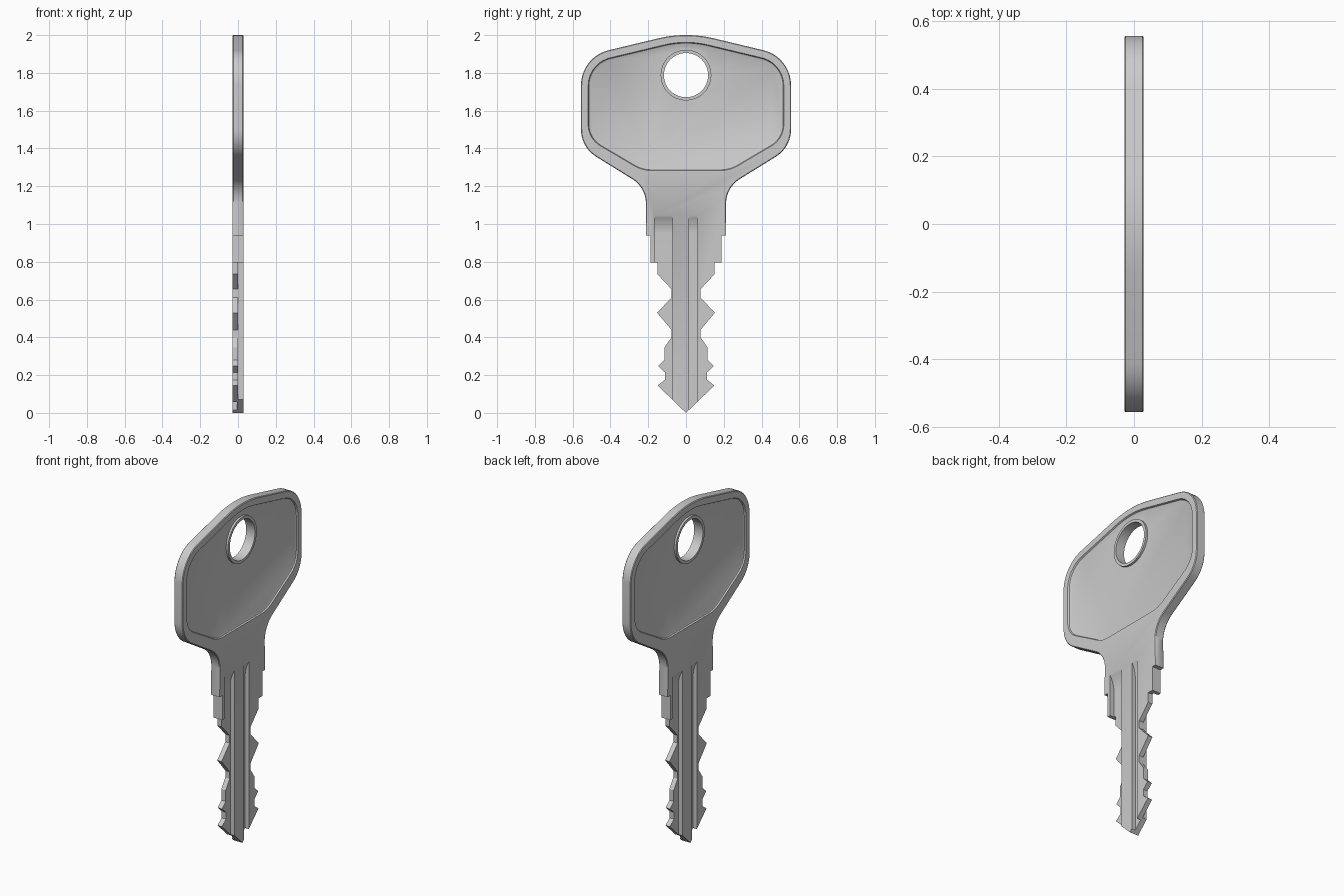
import bpy, bmesh, math
from mathutils import Vector, Matrix

if "Cube" in bpy.data.objects:
    bpy.data.objects.remove(bpy.data.objects["Cube"])

T = 0.0285          # half thickness
HOLE_Z = 1.788


def rounded(points, steps=10):
    """Polygon of (y, z[, tangent length]); corners with a length get an arc."""
    out, n = [], len(points)
    for i, p in enumerate(points):
        v = Vector((0, p[0], p[1]))
        t = p[2] if len(p) > 2 else 0
        if not t:
            out.append(v)
            continue
        a, b = points[i - 1], points[(i + 1) % n]
        d1 = (Vector((0, a[0], a[1])) - v).normalized()
        d2 = (Vector((0, b[0], b[1])) - v).normalized()
        c = v + (d1 + d2).normalized() * (t / math.cos(d1.angle(d2) / 2))
        r1, r2 = v + d1 * t - c, v + d2 * t - c
        radius, sweep = r1.length, r1.angle(r2)
        for k in range(steps + 1):
            f = k / steps
            r = r1 * math.sin((1 - f) * sweep) + r2 * math.sin(f * sweep)
            out.append(c + r.normalized() * radius)
    return out


def mirrored(half):
    """Half outline running clockwise from the top centre downwards."""
    return half + [(-p[0], *p[1:]) for p in reversed(half) if p[0] > 1e-6]


def inset(ring, d, above=-1):
    """Move a clockwise outline inwards; points below 'above' stay put."""
    out, n = [], len(ring)
    for i, v in enumerate(ring):
        e1 = (v - ring[i - 1]).normalized()
        e2 = (ring[(i + 1) % n] - v).normalized()
        n1, n2 = Vector((0, e1.z, -e1.y)), Vector((0, e2.z, -e2.y))
        move = (n1 + n2) * (d / (1 + n1.dot(n2)))
        out.append(v + move if v.z > above else v.copy())
    return out


def at_x(ring, x):
    return [Vector((x, v.y, v.z)) for v in ring]


def loft(name, rings):
    bm = bmesh.new()
    loops = [[bm.verts.new(v) for v in r] for r in rings]
    n = len(loops[0])
    for a, b in zip(loops, loops[1:]):
        for i in range(n):
            j = (i + 1) % n
            bm.faces.new((a[i], a[j], b[j], b[i]))
    bm.faces.new(loops[0])
    bm.faces.new(loops[-1])
    bmesh.ops.recalc_face_normals(bm, faces=bm.faces)
    me = bpy.data.meshes.new(name)
    bm.to_mesh(me)
    bm.free()
    ob = bpy.data.objects.new(name, me)
    bpy.context.collection.objects.link(ob)
    return ob


def circle(r):
    return [Vector((0, r * math.cos(a), HOLE_Z + r * math.sin(a)))
            for a in (math.tau * k / 64 for k in range(64))]


def combine(target, tool, op='DIFFERENCE'):
    tool.hide_render = True
    m = target.modifiers.new(tool.name, 'BOOLEAN')
    m.operation, m.solver, m.object = op, 'EXACT', tool
    bpy.context.view_layer.objects.active = target
    bpy.ops.object.modifier_apply(modifier=m.name)
    bpy.data.objects.remove(tool)


def groove(name, y0, y1, floor):
    """Milled slot whose upper end runs out in an arc."""
    rise = T - floor
    prof = [(0.05, -0.1), (floor, -0.1)]
    prof += [(floor + rise * (k / 8) ** 2, 0.95 + 0.095 * k / 8) for k in range(9)]
    prof += [(0.05, 1.07)]
    return loft(name, [[Vector((x, y, z)) for x, z in prof] for y in (y0, y1)])


# Key blank: bow with eased rim, shoulders and double-sided teeth
outline = rounded(mirrored([
    (0, 2.018, 0.15), (0.556, 1.885, 0.15), (0.556, 1.406, 0.095),
    (0.212, 1.193, 0.085), (0.212, 0.94), (0.187, 0.94), (0.187, 0.795),
    (0.152, 0.795), (0.152, 0.735), (0.077, 0.655), (0.077, 0.61),
    (0.153, 0.53), (0.077, 0.44), (0.077, 0.40), (0.115, 0.345),
    (0.115, 0.28), (0.148, 0.248), (0.112, 0.215), (0.112, 0.175),
    (0.15, 0.145), (0, 0)]))
eased = inset(outline, 0.004, above=1.0)
key = loft("key", [at_x(eased, -T), at_x(outline, 0.004 - T),
                   at_x(outline, T - 0.004), at_x(eased, T)])

# Shallow pocket with sloping walls and two grooves, repeated by a half turn
pocket = rounded(mirrored([
    (0, 1.976, 0.12), (0.518, 1.852, 0.12),
    (0.518, 1.452, 0.075), (0.232, 1.283, 0.05)]))

for turn in (0, math.pi):
    tools = [
        loft("pocket_cutter", [at_x(pocket, T + 0.02), at_x(pocket, T),
                               at_x(inset(pocket, 0.004), T - 0.008),
                               at_x(inset(pocket, 0.012), T - 0.012)]),
        groove("wide_groove_cutter", -0.166, -0.072, 0.0),
        groove("narrow_groove_cutter", 0.016, 0.06, 0.004)]
    for tool in tools:
        tool.data.transform(Matrix.Rotation(turn, 4, 'Z'))
        combine(key, tool)

# Raised collar and the ring hole
collar = circle(0.134)
combine(key, loft("hole_collar", [at_x(collar, -T), at_x(collar, T)]), 'UNION')
hole = circle(0.117)
combine(key, loft("hole_cutter", [at_x(hole, -0.1), at_x(hole, 0.1)]))

bpy.ops.object.select_all(action='DESELECT')
key.select_set(True)
bpy.context.view_layer.objects.active = key
bpy.ops.object.shade_smooth_by_angle(angle=math.radians(30))
